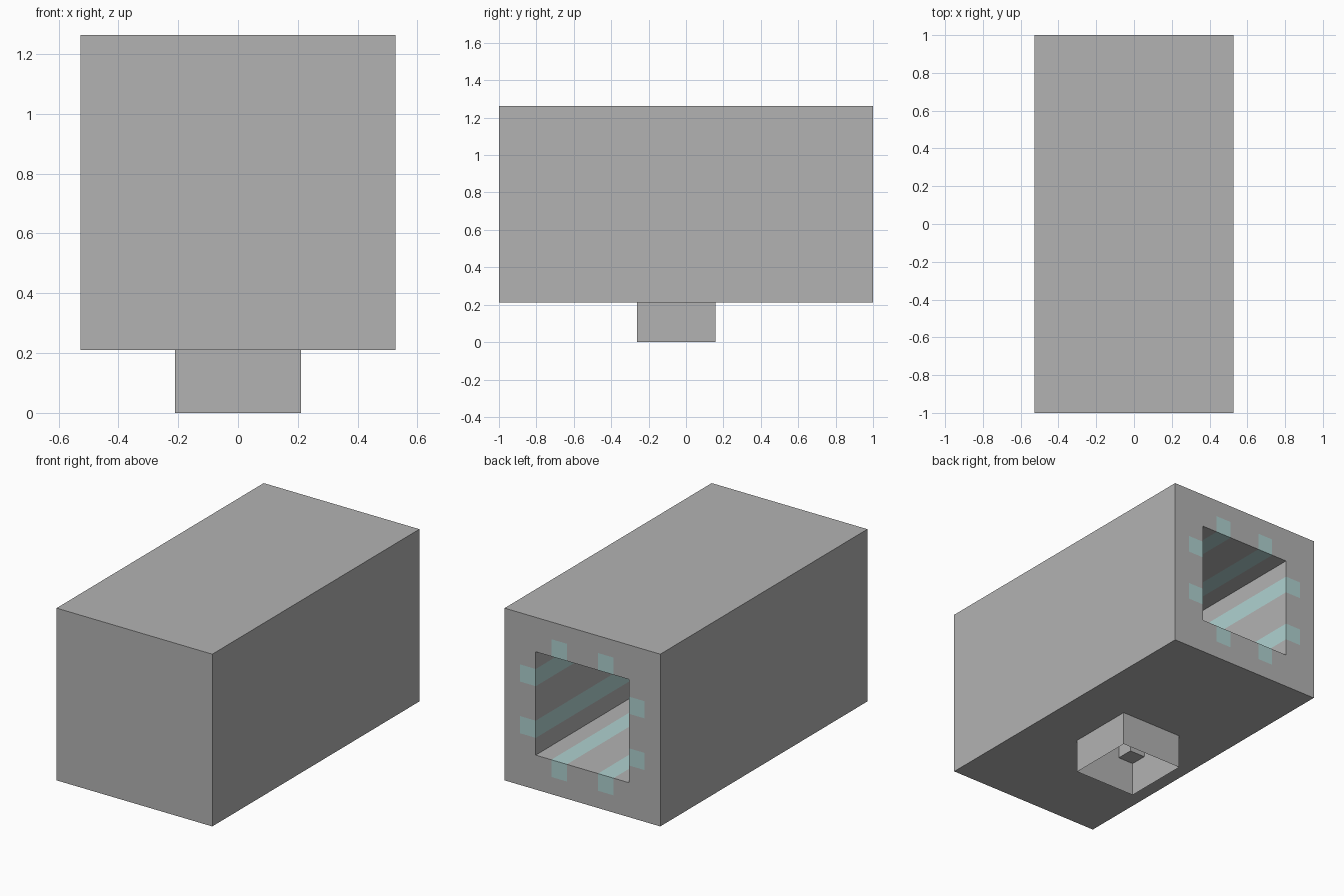
import bpy, bmesh
from mathutils import Vector, Matrix

U = 2 / 19          # module: the body is 10 x 19 x 10 modules
EPS = 0.1

cube = bpy.data.objects.get("Cube")
if cube:
    bpy.data.objects.remove(cube)


def material(name, rgb):
    m = bpy.data.materials.new(name)
    m.use_nodes = True
    color = (*rgb, 1)
    m.diffuse_color = color
    m.node_tree.nodes["Principled BSDF"].inputs["Base Color"].default_value = color
    return m


grey = material("grey", (0.45, 0.45, 0.45))
teal = material("pale teal", (0.43, 0.64, 0.63))


def box(size, center):
    bm = bmesh.new()
    bmesh.ops.create_cube(bm, size=1)
    bmesh.ops.transform(bm, matrix=Matrix.Translation(center) @ Matrix.Diagonal((*size, 1)), verts=bm.verts)
    return bm


def cut(bm, axis, places):
    normal = Vector([i == axis for i in range(3)])
    for p in places:
        bmesh.ops.bisect_plane(bm, geom=bm.verts[:] + bm.edges[:] + bm.faces[:],
                               plane_co=normal * p, plane_no=normal)


def recess(bm, faces, offset):
    old = set(faces)
    new = bmesh.ops.extrude_face_region(bm, geom=faces)["geom"]
    bmesh.ops.delete(bm, geom=[f for f in old if f.is_valid], context="FACES_ONLY")
    bmesh.ops.translate(bm, vec=offset, verts=[v for v in new if isinstance(v, bmesh.types.BMVert)])


def finish(bm, name, z):
    bmesh.ops.scale(bm, vec=(U, U, U), verts=bm.verts)
    bmesh.ops.translate(bm, vec=(0, 0, z * U), verts=bm.verts)
    mesh = bpy.data.meshes.new(name)
    bm.to_mesh(mesh)
    bm.free()
    mesh.materials.append(grey)
    mesh.materials.append(teal)
    bpy.context.collection.objects.link(bpy.data.objects.new(name, mesh))


# Body: a block cut along the module lines
body = box((10, 19, 10), (0, 0, 0))
lines = [s * n for n in (1, 2, 3, 4) for s in (-1, 1)]
cut(body, 0, lines)
cut(body, 2, lines)
cut(body, 1, (-2.5, -1.5, 0.5, 1.5))

# Square bore in the back
bore = []
for f in body.faces:
    c = f.calc_center_median()
    if c.y > 9.4 and max(abs(c.x), abs(c.z)) < 3:
        bore.append(f)
recess(body, bore, (0, -17, 0))

# Cross-shaped recess in the underside, above the socket
cross = []
for f in body.faces:
    c = f.calc_center_median()
    x, y = abs(c.x), abs(c.y + 0.5)
    if c.z < -4.9 and max(x, y) < 2 and min(x, y) < 1:
        cross.append(f)
recess(body, cross, (0, 0, 1))

# Stripes along the bore walls, ending in tabs on the back face
for f in body.faces:
    c = f.calc_center_median()
    low, high = sorted((abs(c.x), abs(c.z)))
    on_back = c.y > 9.4 and 3 < high < 4
    on_bore = abs(high - 3) < EPS and c.y > -8
    if 1 < low < 2 and (on_back or on_bore):
        f.material_index = 1
finish(body, "body", 7)

# Socket: four thin walls, open below
socket = box((4, 4, 2), (0, -0.5, 1))
ends = [f for f in socket.faces if abs(f.normal.z) > 0.5]
bmesh.ops.delete(socket, geom=ends, context="FACES_ONLY")
finish(socket, "socket", 0)
